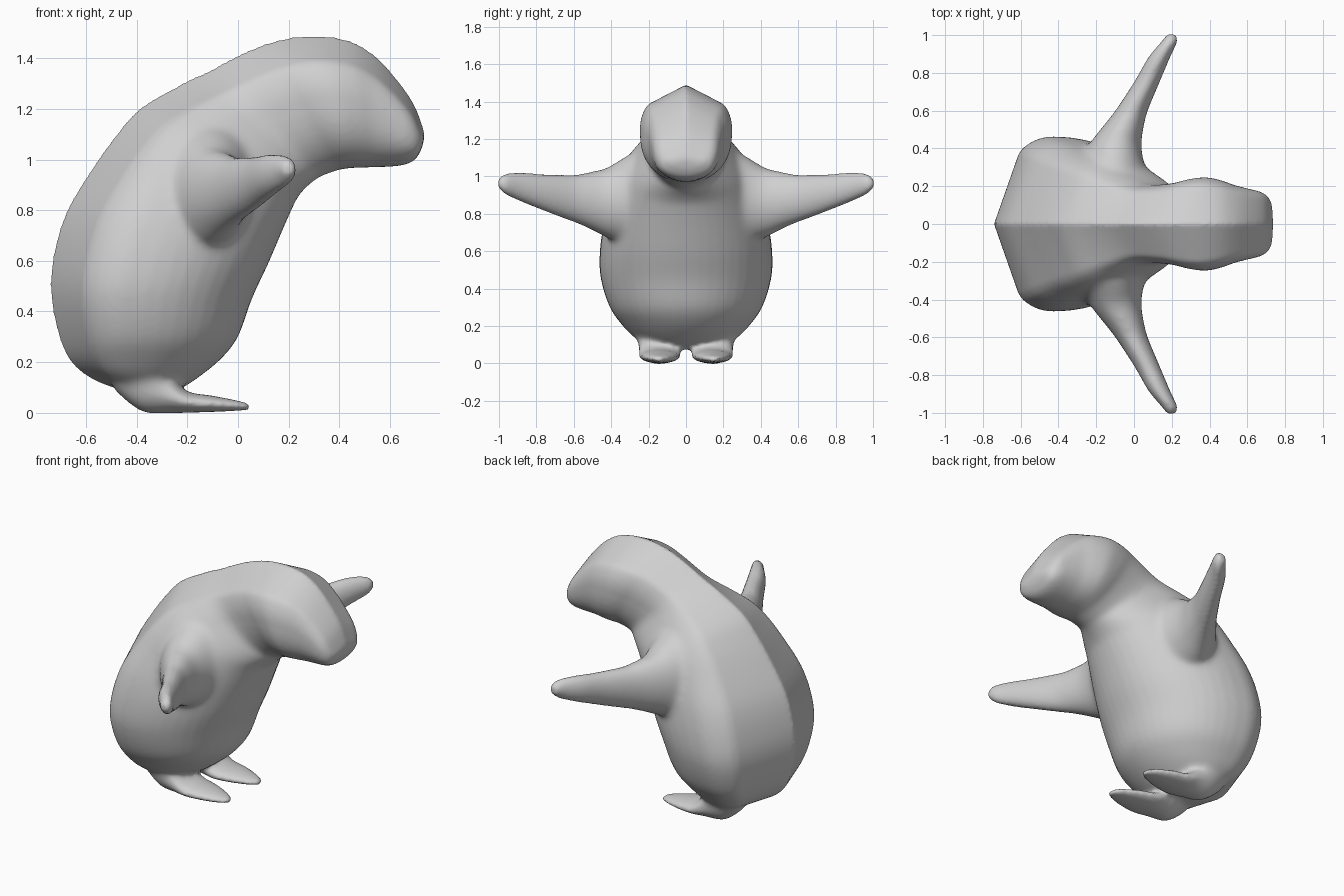
import bpy, bmesh, math
from mathutils import Vector

if "Cube" in bpy.data.objects:
    bpy.data.objects.remove(bpy.data.objects["Cube"])

grey = bpy.data.materials.new("light grey")
grey.diffuse_color = (0.63, 0.63, 0.63, 1)
grey.use_nodes = True
grey.node_tree.nodes["Principled BSDF"].inputs["Base Color"].default_value = grey.diffuse_color


def smooth_path(rows, steps=4):
    """Pass a smooth curve through rows of section numbers."""
    out = []
    for i in range(len(rows) - 1):
        a, b, c, d = (rows[max(0, min(len(rows) - 1, i + k))] for k in (-1, 0, 1, 2))
        for s in range(steps):
            t = s / steps
            out.append([q + 0.5 * t * (r - p + t * (2 * p - 5 * q + 4 * r - u
                        + t * (3 * (q - r) + u - p)))
                        for p, q, r, u in zip(a, b, c, d)])
    return out + [list(rows[-1])]


def loft(name, rings):
    """Skin a list of equal-length point rings and close both ends."""
    bm = bmesh.new()
    rows = [[bm.verts.new(p) for p in ring] for ring in rings]
    n = len(rows[0])
    for a, b in zip(rows, rows[1:]):
        for i in range(n):
            j = (i + 1) % n
            bm.faces.new((a[i], a[j], b[j], b[i]))
    for row in (rows[0], rows[-1]):
        centre = bm.verts.new(sum((v.co for v in row), Vector()) / n)
        for i in range(n):
            bm.faces.new((row[i], row[(i + 1) % n], centre))
    bmesh.ops.recalc_face_normals(bm, faces=bm.faces)
    mesh = bpy.data.meshes.new(name)
    bm.to_mesh(mesh)
    bm.free()
    mesh.materials.append(grey)
    ob = bpy.data.objects.new(name, mesh)
    bpy.context.collection.objects.link(ob)
    return ob


def body_ring(bx, bz, fx, fz, w, n=48):
    """Oval from a back point to a front point: ridged back, fuller front."""
    back, front = Vector((bx, 0, bz)), Vector((fx, 0, fz))
    head = min(1, max(0, (bx + .5) / .6))
    mid = back.lerp(front, 0.37 + 0.08 * head)
    ring = []
    for i in range(n):
        t = 2 * math.pi * i / n
        c, s = math.cos(t), math.sin(t)
        if c < 0:
            p = mid + (back - mid) * min(-c, 1 - 0.54 * abs(s))
        else:
            p = mid + (front - mid) * c ** (0.9 - 0.15 * head)
        ring.append(p + Vector((0, w * s, 0)))
    return ring


def oval(a0, a1, z0, z1, n=24):
    for i in range(n):
        t = 2 * math.pi * i / n
        yield ((a0 + a1) / 2 + (a1 - a0) / 2 * math.cos(t),
               (z0 + z1) / 2 + (z1 - z0) / 2 * math.sin(t))


# Body, neck and head: back x, z, front x, z, half width
body_sections = [
    (-.45, .085, -.26, .075, .16), (-.57, .13, -.17, .13, .265),
    (-.66, .20, -.07, .21, .34), (-.71, .31, 0, .30, .41),
    (-.74, .47, .055, .45, .457), (-.73, .62, .12, .59, .46),
    (-.68, .79, .18, .73, .435), (-.58, .96, .23, .84, .39),
    (-.48, 1.10, .255, .875, .355), (-.39, 1.20, .28, .90, .315),
    (-.26, 1.28, .305, .92, .26), (-.11, 1.355, .33, .935, .21),
    (.06, 1.44, .39, .957, .215), (.19, 1.48, .42, .963, .237),
    (.32, 1.49, .45, .967, .247), (.44, 1.47, .49, .968, .23),
    (.53, 1.42, .54, .97, .205), (.61, 1.34, .60, .972, .187),
    (.69, 1.23, .66, .98, .168), (.73, 1.13, .70, 1.0, .135),
    (.738, 1.09, .725, 1.04, .08),
]
body = loft("body", [body_ring(*s) for s in smooth_path(body_sections)])

# Flippers: y, x range, z range
arm = [
    (.20, -.30, .10, .68, 1.16), (.32, -.28, .055, .65, 1.11),
    (.42, -.24, .04, .67, 1.05), (.50, -.18, .05, .71, 1.03),
    (.60, -.10, .073, .755, 1.01), (.75, 0, .135, .813, 1.01),
    (.88, .075, .19, .865, 1.02), (.965, .145, .228, .905, 1.012),
    (1.003, .175, .22, .94, .985),
]
# Feet and ankles: x, y range, z range
foot = [
    (-.49, .09, .22, .09, .20), (-.42, .065, .245, .03, .25),
    (-.36, .04, .257, 0, .25), (-.27, .03, .253, -.002, .15),
    (-.20, .03, .25, 0, .085), (-.10, .05, .235, .003, .067),
    (0, .09, .20, .008, .047), (.045, .125, .165, .012, .034),
]
limbs = []
for side, label in ((-1, "right"), (1, "left")):
    limbs.append(loft(label + "_flipper",
                 [[(x, side * y, z) for x, z in oval(*s)]
                  for y, *s in smooth_path(arm)]))
    limbs.append(loft(label + "_foot",
                 [[(x, side * y, z) for y, z in oval(*s)]
                  for x, *s in smooth_path(foot)]))

# Fuse limbs into one skin
for ob in limbs + [body]:
    ob.select_set(True)
bpy.context.view_layer.objects.active = body
bpy.ops.object.join()
fuse = body.modifiers.new("fuse", "REMESH")
fuse.mode = "VOXEL"
fuse.voxel_size = 0.013
bpy.ops.object.modifier_apply(modifier=fuse.name)

# Soften the shoulders and ankles most
joints = body.vertex_groups.new(name="joints")
for v in body.data.vertices:
    p = Vector((v.co.x, abs(v.co.y), v.co.z))
    shoulder = 1.6 * (1 - (p - Vector((-.10, .34, .90))).length / .36)
    ankle = 1.4 * (1 - (p - Vector((-.36, .17, .17))).length / .19)
    weight = max(shoulder, ankle * min(1, p.z / .1))
    base = 0.1 if p.z > .15 and p.y < .5 else 0.03
    joints.add([v.index], min(1, max(base, weight)), "REPLACE")
soft = body.modifiers.new("soften", "SMOOTH")
soft.factor = 0.5
soft.iterations = 60
soft.vertex_group = joints.name
bpy.ops.object.modifier_apply(modifier=soft.name)
bpy.ops.object.shade_smooth_by_angle(angle=math.radians(60))
